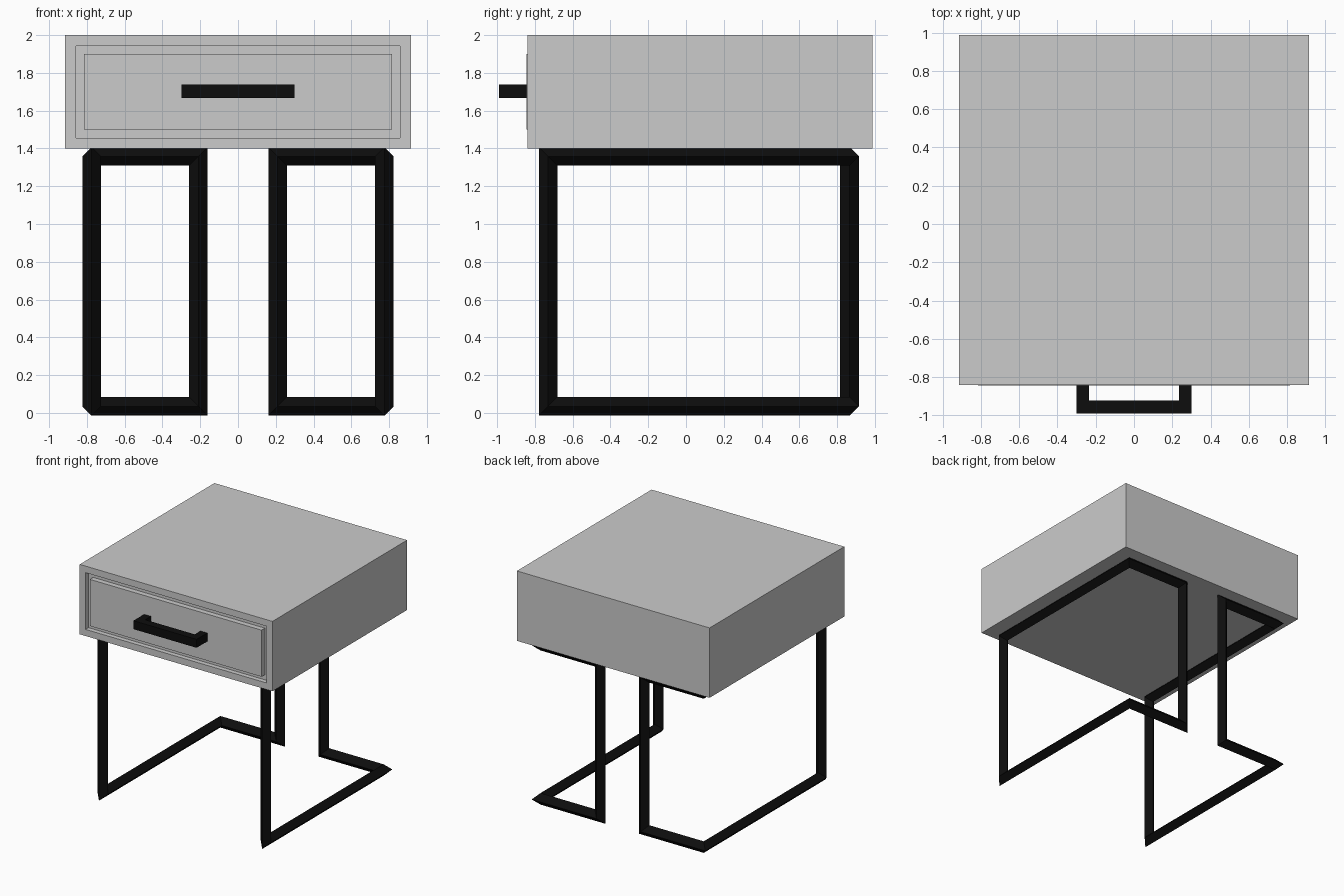
import bpy, bmesh
from mathutils import Vector, Matrix

if "Cube" in bpy.data.objects:
    bpy.data.objects.remove(bpy.data.objects["Cube"])

black = bpy.data.materials.new("black_metal")
black.diffuse_color = (0.004, 0.004, 0.004, 1)
black.use_nodes = True
black.node_tree.nodes["Principled BSDF"].inputs["Base Color"].default_value = black.diffuse_color


def finish(bm, name, mat=None):
    bmesh.ops.recalc_face_normals(bm, faces=bm.faces)
    me = bpy.data.meshes.new(name)
    bm.to_mesh(me)
    bm.free()
    ob = bpy.data.objects.new(name, me)
    bpy.context.collection.objects.link(ob)
    if mat:
        me.materials.append(mat)
    return ob


def box(lo, hi):
    lo, hi = Vector(lo), Vector(hi)
    bm = bmesh.new()
    m = Matrix.Translation((lo + hi) / 2) @ Matrix.Diagonal((*(hi - lo), 1))
    bmesh.ops.create_cube(bm, size=1, matrix=m)
    return bm


def square_tube_loop(points, half):
    """Sweep a square section round a closed path with mitred corners."""
    pts = [Vector(p) for p in points]
    n = len(pts)
    dirs = [(pts[(i + 1) % n] - pts[i]).normalized() for i in range(n)]
    d = dirs[-1]
    u = d.orthogonal().normalized()
    v = d.cross(u)
    sec = [(u * a + v * b) * half for a, b in ((1, 1), (-1, 1), (-1, -1), (1, -1))]
    bm = bmesh.new()
    rings = []
    for i in range(n):
        d, e = dirs[i - 1], dirs[i]
        nrm = d + e
        mitre = [s - d * (s.dot(nrm) / d.dot(nrm)) for s in sec]
        rings.append([bm.verts.new(pts[i] + s) for s in mitre])
        sec = [s - e * s.dot(e) for s in mitre]
    # line the last section up with the first ring
    d = dirs[-1]
    first = [r.co - pts[0] for r in rings[0]]
    flat = [s - d * s.dot(d) for s in first]
    k = min(range(4), key=lambda j: (flat[j] - sec[0]).length)
    rings.append(rings[0][k:] + rings[0][:k])
    for a, b in zip(rings, rings[1:]):
        for j in range(4):
            bm.faces.new((a[j], a[j - 1], b[j - 1], b[j]))
    return bm


# Cabinet with a recess in its front
bm = box((-0.915, -0.84, 1.40), (0.915, 0.987, 2.0))
front = min(bm.faces, key=lambda f: f.calc_center_median().y)
bmesh.ops.inset_region(bm, faces=[front], thickness=0.08)
recess = bmesh.ops.extrude_discrete_faces(bm, faces=[front])["faces"][0]
bmesh.ops.translate(bm, verts=recess.verts, vec=(0, 0.04, 0))
finish(bm, "cabinet")

# Drawer front sitting in the recess with a thin gap around it
finish(box((-0.815, -0.845, 1.50), (0.815, -0.80, 1.90)), "drawer_front")

# U-shaped pull handle
outline = [(-0.30, -0.845), (-0.30, -0.99), (0.30, -0.99), (0.30, -0.845),
           (0.235, -0.845), (0.235, -0.922), (-0.235, -0.922), (-0.235, -0.845)]
bm = bmesh.new()
base = bm.faces.new([bm.verts.new((x, y, 1.666)) for x, y in outline])
ext = bmesh.ops.extrude_face_region(bm, geom=[base])["geom"]
bmesh.ops.translate(bm, vec=(0, 0, 0.072),
                    verts=[g for g in ext if isinstance(g, bmesh.types.BMVert)])
bm.faces.ensure_lookup_table()
if not base.is_valid or len([f for f in bm.faces if len(f.verts) == 8]) < 2:
    bm.faces.new([v for v in bm.verts if v.co.z < 1.67])
finish(bm, "drawer_handle", black)

# Mirrored leg frames: post at the front outer corner, post at the back inner end
h = 0.035
for side, name in ((-1, "left_leg_frame"), (1, "right_leg_frame")):
    xo, xi, yf, yb, zb, zt = side * 0.775, side * 0.21, -0.73, 0.866, h, 1.393 - h
    path = [(xo, yf, zb), (xo, yb, zb), (xi, yb, zb),
            (xi, yb, zt), (xo, yb, zt), (xo, yf, zt)]
    finish(square_tube_loop(path, h), name, black)
